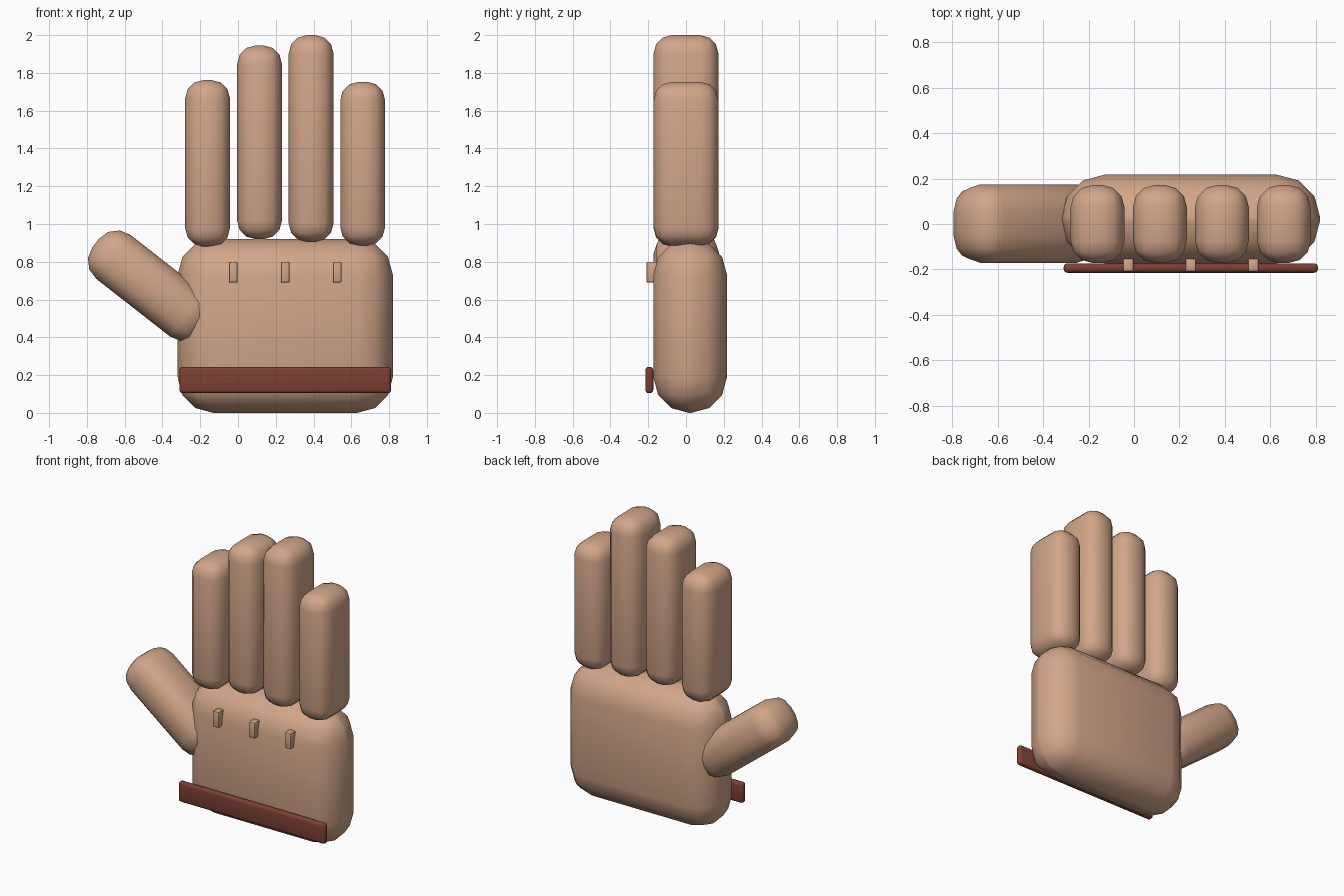
import bpy, math

if "Cube" in bpy.data.objects:
    bpy.data.objects.remove(bpy.data.objects["Cube"])


def material(name, color):
    m = bpy.data.materials.new(name)
    m.diffuse_color = (*color, 1)
    m.use_nodes = True
    m.node_tree.nodes["Principled BSDF"].inputs["Base Color"].default_value = m.diffuse_color
    return m


skin = material("tan_skin", (0.64, 0.38, 0.25))
red = material("dark_red", (0.20, 0.05, 0.033))


def soft_box(name, center, size, bevel, mat, tilt=0, segments=3):
    """Box with rounded edges, optionally tilted in the front plane."""
    bpy.ops.mesh.primitive_cube_add(size=1, location=center)
    ob = bpy.context.object
    ob.name = name
    ob.scale = size
    bpy.ops.object.transform_apply(location=False, rotation=False, scale=True)
    mod = ob.modifiers.new("round", "BEVEL")
    mod.width = bevel
    mod.segments = segments
    mod.limit_method = 'NONE'
    bpy.ops.object.modifier_apply(modifier=mod.name)
    ob.rotation_euler.y = tilt
    ob.data.materials.append(mat)
    bpy.ops.object.shade_smooth_by_angle(angle=math.radians(40))
    return ob


# Palm
soft_box("palm", (0.25, 0.022, 0.46), (1.14, 0.39, 0.92), 0.19, skin)

# Fingers: centre x, bottom z, top z
fingers = {
    "index_finger": (-0.161, 0.88, 1.762),
    "middle_finger": (0.114, 0.92, 1.945),
    "ring_finger": (0.387, 0.905, 2.0),
    "little_finger": (0.66, 0.885, 1.753),
}
for name, (x, low, high) in fingers.items():
    soft_box(name, (x, 0, (low + high) / 2), (0.237, 0.343, high - low), 0.097, skin)

# Thumb, leaning outward
soft_box("thumb", (-0.464, 0.002, 0.673), (0.295, 0.346, 0.735), 0.12, skin,
         tilt=math.radians(-52))

# Knuckle ridges
for i in range(3):
    soft_box(f"knuckle_ridge_{i + 1}", (-0.025 + 0.275 * i, -0.18, 0.745),
             (0.046, 0.06, 0.11), 0.008, skin, segments=2)

# Wrist strap
soft_box("wrist_strap", (0.25, -0.194, 0.174), (1.12, 0.042, 0.14), 0.018, red)
